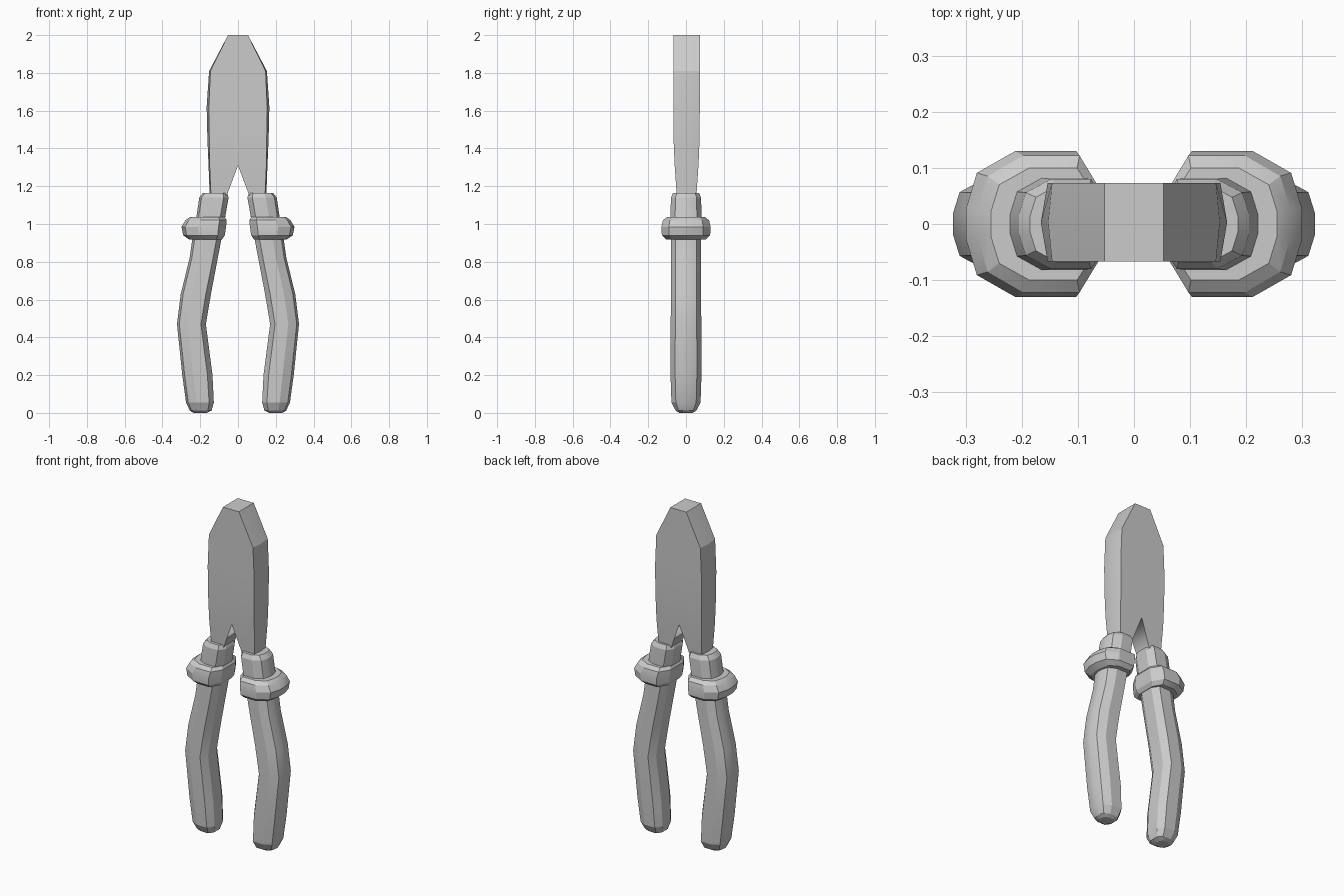
import bpy, bmesh

if "Cube" in bpy.data.objects:
    bpy.data.objects.remove(bpy.data.objects["Cube"])


def loft(name, rings):
    """Skin matching rings of points, cap the ends and mirror across x = 0."""
    bm = bmesh.new()
    loops = [[bm.verts.new(p) for p in ring] for ring in rings]
    n = len(loops[0])
    for a, b in zip(loops, loops[1:]):
        for i in range(n):
            j = (i + 1) % n
            bm.faces.new((a[i], a[j], b[j], b[i]))
    bm.faces.new(loops[0][::-1])
    bm.faces.new(loops[-1])
    # drop hidden faces lying on the mirror plane
    inner = [f for f in bm.faces if all(abs(v.co.x) < 1e-5 for v in f.verts)]
    bmesh.ops.delete(bm, geom=inner, context='FACES')
    bmesh.ops.recalc_face_normals(bm, faces=bm.faces)
    mesh = bpy.data.meshes.new(name)
    bm.to_mesh(mesh)
    bm.free()
    ob = bpy.data.objects.new(name, mesh)
    bpy.context.collection.objects.link(ob)
    ob.modifiers.new("mirror", 'MIRROR').use_clip = True
    bpy.ops.object.select_all(action='DESELECT')
    ob.select_set(True)
    bpy.context.view_layer.objects.active = ob
    bpy.ops.object.shade_smooth_by_angle(angle=0.4)
    return ob


# faceted cross-section shared by grip, collar and neck: (across, depth)
SECTION = [(0, -.5), (.17, -1), (.63, -1), (.92, -.7), (1, -.22),
           (1, .22), (.92, .7), (.63, 1), (.17, 1), (0, .5)]


def handle_part(name, rows):
    """rows: z, inner x, outer x, half depth"""
    return loft(name, [[(a + (b - a) * u, d * v, z) for u, v in SECTION]
                       for z, a, b, d in rows])


# jaws: z, inner x, outer x at face, outer x at middle, half depth
JAWS = [(1.15, .06, .143, .15, .052), (1.31, 0, .15, .156, .063),
        (1.45, 0, .152, .162, .069), (1.62, 0, .154, .166, .07),
        (1.81, 0, .146, .153, .07), (2.0, 0, .053, .053, .07)]
loft("jaws", [[(a, .003 - d, z), (b, .003 - d, z), (m, .003, z),
               (b, .003 + d, z), (a, .003 + d, z)] for z, a, b, m, d in JAWS])

# curved grips
handle_part("grips", [
    (0, .165, .235, .035), (.012, .14, .255, .055), (.055, .128, .275, .077),
    (.2, .135, .295, .082), (.47, .17, .323, .081), (.63, .143, .303, .08),
    (.82, .107, .256, .079), (.95, .082, .238, .079)])

# finger guard collars
handle_part("collars", [
    (.918, .085, .258, .105), (.94, .07, .29, .128), (.985, .063, .299, .13),
    (1.02, .06, .278, .122), (1.037, .07, .255, .1)])

# necks where the jaws enter the sleeves
handle_part("necks", [
    (1.0, .073, .228, .082), (1.04, .067, .22, .082),
    (1.14, .05, .205, .08), (1.165, .058, .185, .068)])
